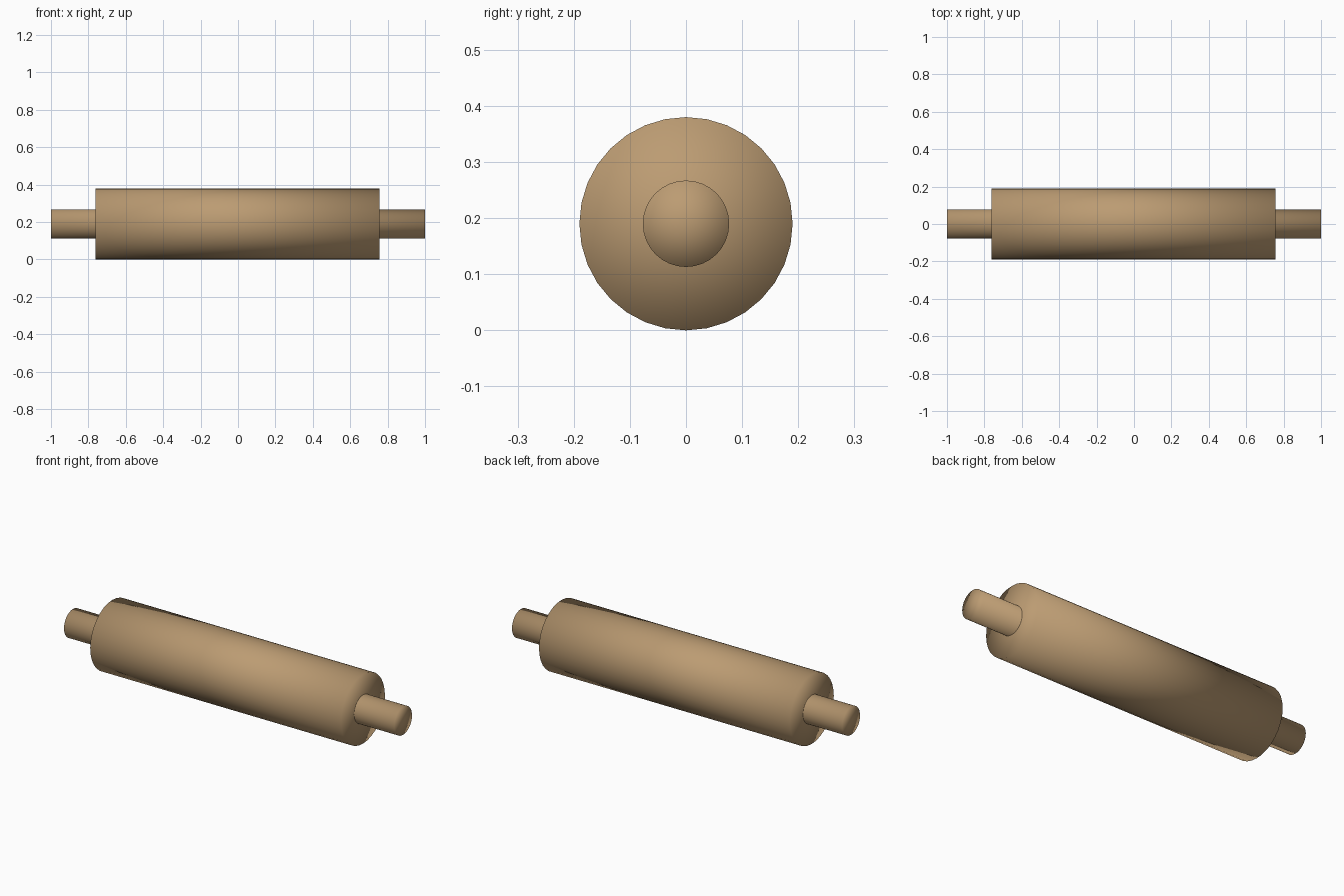
import bpy
from math import pi

if "Cube" in bpy.data.objects:
    bpy.data.objects.remove(bpy.data.objects["Cube"])

wood = bpy.data.materials.new("wood")
wood.diffuse_color = (0.50, 0.33, 0.17, 1)
wood.use_nodes = True
wood.node_tree.nodes["Principled BSDF"].inputs["Base Color"].default_value = wood.diffuse_color


def rod(name, x0, x1, radius):
    """Smooth 32-sided cylinder lying along x, with fan caps."""
    bpy.ops.mesh.primitive_cylinder_add(
        vertices=32, radius=radius, depth=x1 - x0, end_fill_type='TRIFAN',
        location=((x0 + x1) / 2, 0, 0.19), rotation=(0, pi / 2, 0))
    ob = bpy.context.object
    ob.name = name
    ob.data.materials.append(wood)
    bpy.ops.object.shade_smooth()
    return ob


# Thick roller and the thin axle whose ends form the two handles
rod("roller", -0.762, 0.757, 0.19)
rod("handle_axle", -1.0, 1.0, 0.077)
